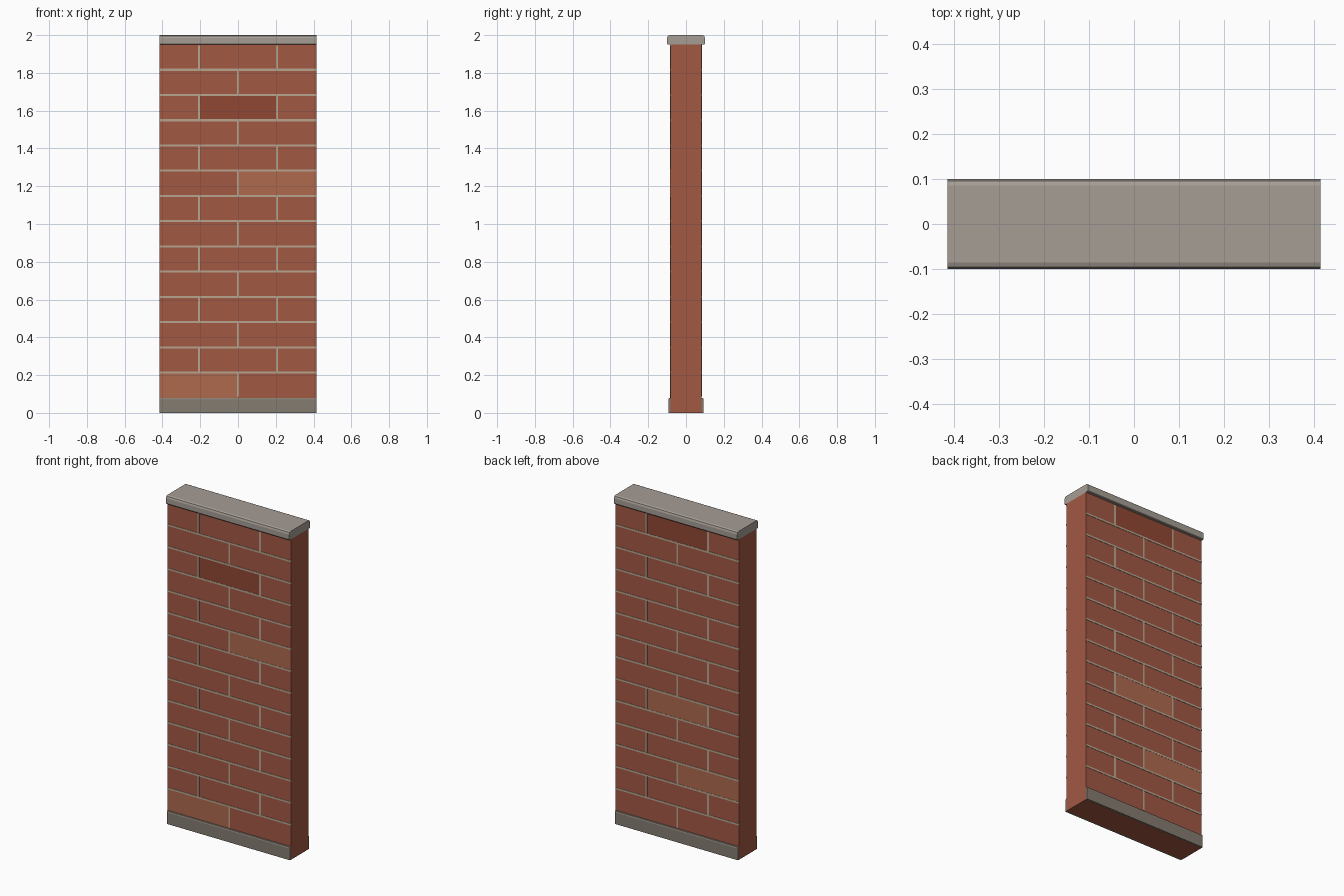
import bpy

if "Cube" in bpy.data.objects:
    bpy.data.objects.remove(bpy.data.objects["Cube"])

W = 0.415            # half length of the wall
D = 0.083            # half thickness of the brick core
Z0, Z1 = 0.08, 1.95  # brickwork between plinth and coping
ROWS = 14
H = (Z1 - Z0) / ROWS
J = 0.011            # joint width


def material(name, rgb):
    m = bpy.data.materials.new(name)
    m.diffuse_color = (*rgb, 1)
    m.use_nodes = True
    m.node_tree.nodes["Principled BSDF"].inputs["Base Color"].default_value = m.diffuse_color
    return m


BRICK = material("brick", (0.36, 0.098, 0.057))
LIGHT = material("light_brick", (0.43, 0.142, 0.075))
DARK = material("dark_brick", (0.28, 0.064, 0.034))
MORTAR = material("mortar", (0.48, 0.38, 0.28))
STONE = material("coping_stone", (0.38, 0.34, 0.30))
BASE = material("plinth_stone", (0.23, 0.20, 0.165))


def make(name, verts, faces, mat):
    me = bpy.data.meshes.new(name)
    me.from_pydata(verts, [], faces)
    me.materials.append(mat)
    ob = bpy.data.objects.new(name, me)
    bpy.context.collection.objects.link(ob)
    return ob


def boxes(name, items, mat):
    """One object from several (x0, x1, y0, y1, z0, z1) boxes."""
    verts, faces = [], []
    for x0, x1, y0, y1, z0, z1 in items:
        n = len(verts)
        verts += [(x, y, z) for z in (z0, z1)
                  for x, y in ((x0, y0), (x1, y0), (x1, y1), (x0, y1))]
        faces += [[n + i for i in f] for f in (
            (3, 2, 1, 0), (4, 5, 6, 7), (0, 1, 5, 4),
            (1, 2, 6, 5), (2, 3, 7, 6), (3, 0, 4, 7))]
    return make(name, verts, faces, mat)


def extrude(name, half, hw, mat):
    """Sweep a mirrored y-z profile along x."""
    prof = half + [(-y, z) for y, z in reversed(half)]
    n = len(prof)
    verts = [(x, y, z) for x in (-hw, hw) for y, z in prof]
    faces = [[i, i + n, (i + 1) % n + n, (i + 1) % n] for i in range(n)]
    faces += [list(range(n)), list(range(2 * n - 1, n - 1, -1))]
    return make(name, verts, faces, mat)


# Brick core
boxes("brick_core", [(-W, W, -D, D, 0, Z1)], BRICK)

# Plinth and coping with eased edges
extrude("plinth", [(0.093, 0.0005), (0.093, 0.071), (0.09, 0.078), (0.085, 0.08)],
        W - 0.0005, BASE)
extrude("coping", [(0.097, Z1), (0.1, 1.954), (0.1, 1.985), (0.096, 1.996), (0.086, 2.0)],
        W, STONE)

# Raised joints and odd-coloured bricks on both faces; x given as seen from +y up
ODD = {"front": [(0, -W, 0, LIGHT), (8, 0, W, LIGHT), (11, -W / 2, W / 2, DARK)],
       "back": [(2, -W, 0, LIGHT), (5, -W / 2, W / 2, LIGHT), (13, -W / 2, W / 2, DARK)]}
for side, s in (("front", -1), ("back", 1)):
    def span(t):
        return sorted((s * (D - 0.004), s * (D + t)))

    beds, perps = [], []
    for r in range(ROWS):
        z = Z0 + r * H
        if r:
            beds.append((-W, W, *span(0.002), z - J / 2, z + J / 2))
        for x in ((0,) if r % 2 == 0 else (-W / 2, W / 2)):
            perps.append((x - J / 2, x + J / 2, *span(0.0018), z + J / 2, z + H - J / 2))
    boxes(side + "_bed_joints", beds, MORTAR)
    boxes(side + "_vertical_joints", perps, MORTAR)
    for r, x0, x1, mat in ODD[side]:
        boxes(f"{side}_tinted_brick", [(x0, x1, *span(0.0008), Z0 + r * H, Z0 + (r + 1) * H)], mat)
